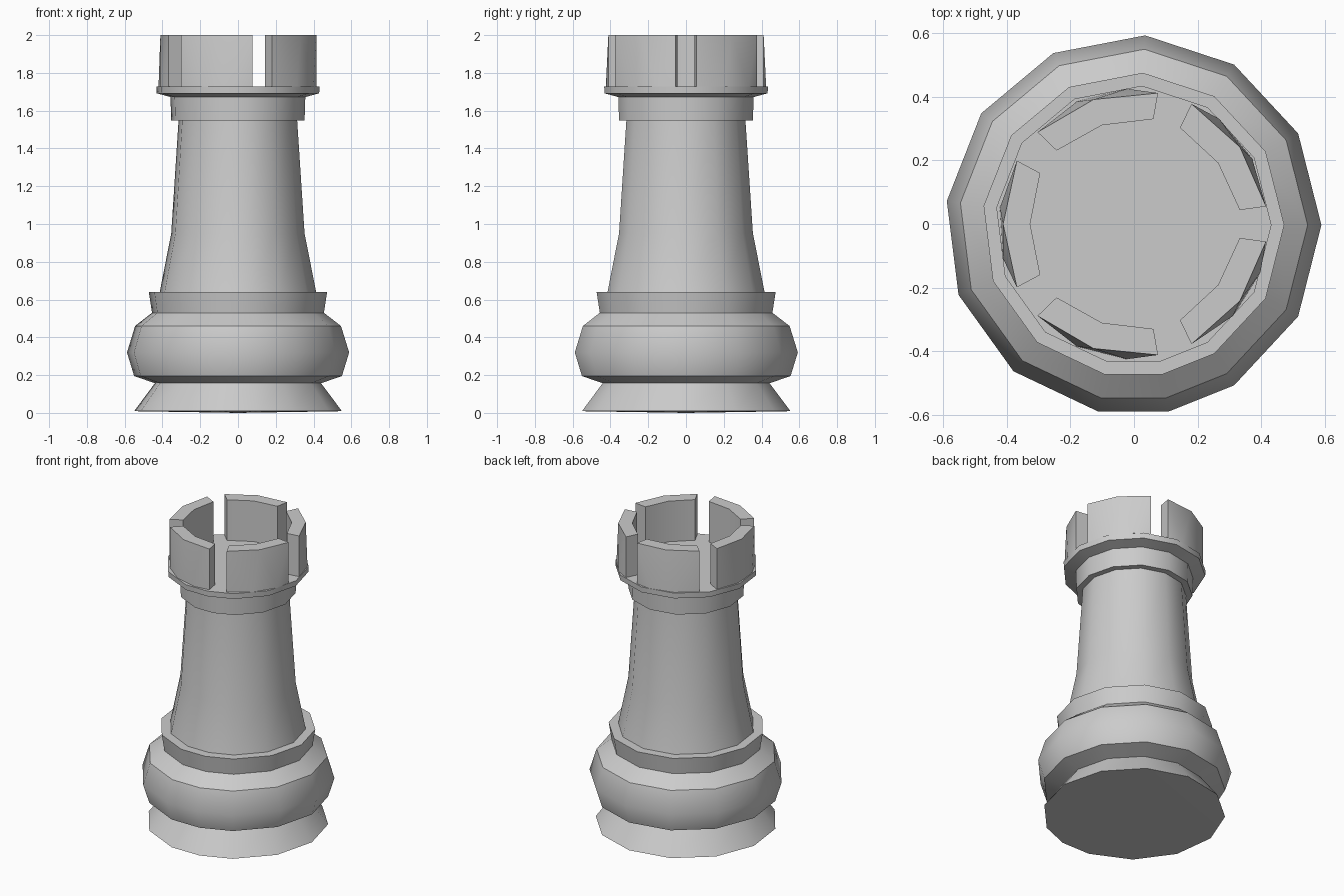
import bpy, bmesh
from math import radians, sin, cos

if "Cube" in bpy.data.objects:
    bpy.data.objects.remove(bpy.data.objects["Cube"])

# Uneven thirteen-sided outline, in units of 7.2 degrees
ANGLES = [radians(7.2 * i) for i in (0, 4, 8, 12, 16, 20, 24, 28, 32, 36, 39, 42, 46)]


def finish(bm, name, smooth_angle):
    bmesh.ops.recalc_face_normals(bm, faces=bm.faces[:])
    mesh = bpy.data.meshes.new(name)
    bm.to_mesh(mesh)
    bm.free()
    obj = bpy.data.objects.new(name, mesh)
    bpy.context.collection.objects.link(obj)
    bpy.ops.object.select_all(action='DESELECT')
    obj.select_set(True)
    bpy.context.view_layer.objects.active = obj
    bpy.ops.object.shade_smooth_by_angle(angle=radians(smooth_angle))
    return obj


def lathe(name, profile):
    # Slightly oval rings
    bm = bmesh.new()
    rings = [[bm.verts.new((1.004 * r * cos(a) - 0.002, 1.014 * r * sin(a) - 0.003, z))
              for a in ANGLES] for r, z in profile]
    n = len(ANGLES)
    for lo, hi in zip(rings, rings[1:]):
        for i in range(n):
            j = (i + 1) % n
            bm.faces.new((lo[i], lo[j], hi[j], hi[i]))
    # Shallow domed underside and flat platform
    tip = bm.verts.new((0, 0, 0))
    for i in range(n):
        bm.faces.new((rings[0][(i + 1) % n], rings[0][i], tip))
    bm.faces.new(rings[-1])
    return finish(bm, name, 34)


# Turned body: foot, bulge, collar, shaft, neck band and platform
lathe("tower_body", [
    (0.55, 0.009), (0.44, 0.157), (0.55, 0.195), (0.588, 0.32),
    (0.545, 0.46), (0.455, 0.53), (0.472, 0.64), (0.414, 0.64),
    (0.353, 0.95), (0.314, 1.548), (0.353, 1.548), (0.357, 1.672),
    (0.430, 1.692), (0.432, 1.728)])


def merlon(name, centre, flip):
    bm = bmesh.new()

    def row(points, z):
        return [bm.verts.new((r * cos(radians(centre + flip * a)),
                              r * sin(radians(centre + flip * a)), z))
                for r, a in points]

    inner = [(0.335, -28.5), (0.326, 0), (0.335, 28.5)]
    it, ib = row(inner, 2.0), row(inner, 1.728)
    t = row([(0.418, -28.4), (0.411, 0), (0.418, 28.4)], 2.0)
    b = row([(0.418, -28.4), (0.424, -7), (0.425, 15), (0.418, 28.4)], 1.728)
    for f in (
            (it[0], it[1], t[1], t[0]), (it[1], it[2], t[2], t[1]),
            (it[0], it[1], ib[1], ib[0]), (it[1], it[2], ib[2], ib[1]),
            (it[0], t[0], b[0], ib[0]), (it[2], t[2], b[3], ib[2]),
            (t[0], b[0], b[1]), (t[0], t[1], b[1]), (t[1], b[1], b[2]),
            (t[1], t[2], b[2]), (t[2], b[2], b[3]),
            (ib[0], ib[1], b[1], b[0]), (ib[1], b[1], b[2]),
            (ib[1], ib[2], b[3], b[2])):
        bm.faces.new(f)
    return finish(bm, name, 30)


# Five battlement blocks around the top
for k in range(5):
    merlon(f"battlement_{k + 1}", 36 + 72 * k, -1 if k == 1 else 1)
